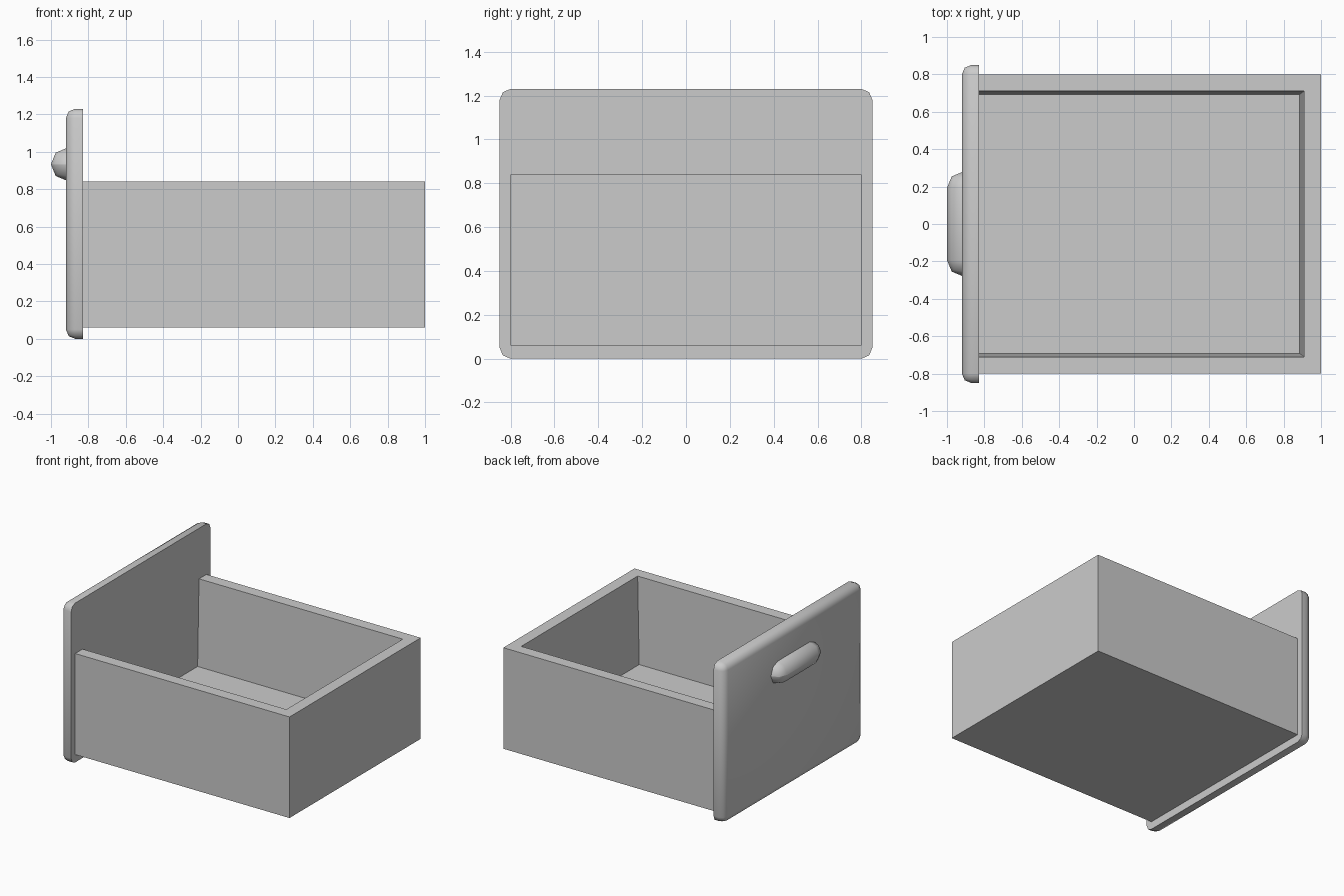
import bpy
import bmesh
import math

cube = bpy.data.objects.get("Cube")
if cube:
    bpy.data.objects.remove(cube, do_unlink=True)

grey = bpy.data.materials.new("light_grey")
grey.use_nodes = True
grey.diffuse_color = (0.6, 0.6, 0.6, 1)
grey.node_tree.nodes["Principled BSDF"].inputs["Base Color"].default_value = (0.6, 0.6, 0.6, 1)


def box(bm, low, high):
    """Add a box between two corners and return its vertices."""
    verts = bmesh.ops.create_cube(bm, size=1)["verts"]
    for v in verts:
        for i in range(3):
            v.co[i] = low[i] if v.co[i] < 0 else high[i]
    return verts


def finish(bm, name, smooth):
    bmesh.ops.recalc_face_normals(bm, faces=bm.faces[:])
    mesh = bpy.data.meshes.new(name)
    bm.to_mesh(mesh)
    bm.free()
    mesh.materials.append(grey)
    obj = bpy.data.objects.new(name, mesh)
    bpy.context.collection.objects.link(obj)
    if smooth:
        bpy.ops.object.select_all(action="DESELECT")
        obj.select_set(True)
        bpy.context.view_layer.objects.active = obj
        bpy.ops.object.shade_smooth_by_angle(angle=math.radians(50))
    return obj


def rounded_slab(name, low, high, radius):
    """Box with every edge rounded except those around its +x face."""
    bm = bmesh.new()
    box(bm, low, high)
    edges = [e for e in bm.edges if any(v.co.x < high[0] - 0.001 for v in e.verts)]
    bmesh.ops.bevel(bm, geom=edges, offset=radius, segments=2, profile=0.5,
                    affect="EDGES", clamp_overlap=True)
    return finish(bm, name, True)


# Upright panel and its pull handle
rounded_slab("front_panel", (-0.92, -0.85, 0), (-0.83, 0.85, 1.23), 0.05)
rounded_slab("handle", (-1, -0.28, 0.845), (-0.9, 0.28, 1.021), 0.087)

# Tray floor
FLOOR, TOP = 0.17, 0.84
bm = bmesh.new()
box(bm, (-0.83, -0.8, 0.06), (1, 0.8, TOP))

# Open the end against the panel, then hollow the top with tapered walls
top = max(bm.faces, key=lambda f: f.calc_center_median().z)
end = min(bm.faces, key=lambda f: f.calc_center_median().x)
bmesh.ops.delete(bm, geom=[top, end], context="FACES")


def point(x, y, z):
    for v in bm.verts:
        if (v.co - bpy.mathutils_vector((x, y, z))).length < 0.001:
            return v
    return bm.verts.new((x, y, z))


def section(x, half, z):
    return [bm.verts.new((x, s * half, z)) for s in (-1, 1)]


corner = {(round(v.co.x, 2), round(v.co.y, 2), round(v.co.z, 2)): v for v in bm.verts}
outer_near = [corner[(-0.83, s * 0.8, TOP)] for s in (-1, 1)]
outer_far = [corner[(1.0, s * 0.8, TOP)] for s in (-1, 1)]
base_near = [corner[(-0.83, s * 0.8, 0.06)] for s in (-1, 1)]
rim_near, rim_far = section(-0.83, 0.71, TOP), section(0.91, 0.71, TOP)
floor_near, floor_far = section(-0.83, 0.693, FLOOR), section(0.885, 0.693, FLOOR)
for i in (0, 1):
    bm.faces.new((outer_near[i], outer_far[i], rim_far[i], rim_near[i]))
    bm.faces.new((rim_near[i], rim_far[i], floor_far[i], floor_near[i]))
    bm.faces.new((outer_near[i], rim_near[i], floor_near[i], base_near[i]))
bm.faces.new((outer_far[0], outer_far[1], rim_far[1], rim_far[0]))
bm.faces.new((rim_far[0], rim_far[1], floor_far[1], floor_far[0]))
bm.faces.new((floor_near[0], floor_near[1], floor_far[1], floor_far[0]))
bm.faces.new((base_near[0], base_near[1], floor_near[1], floor_near[0]))
finish(bm, "drawer_tray", False)
